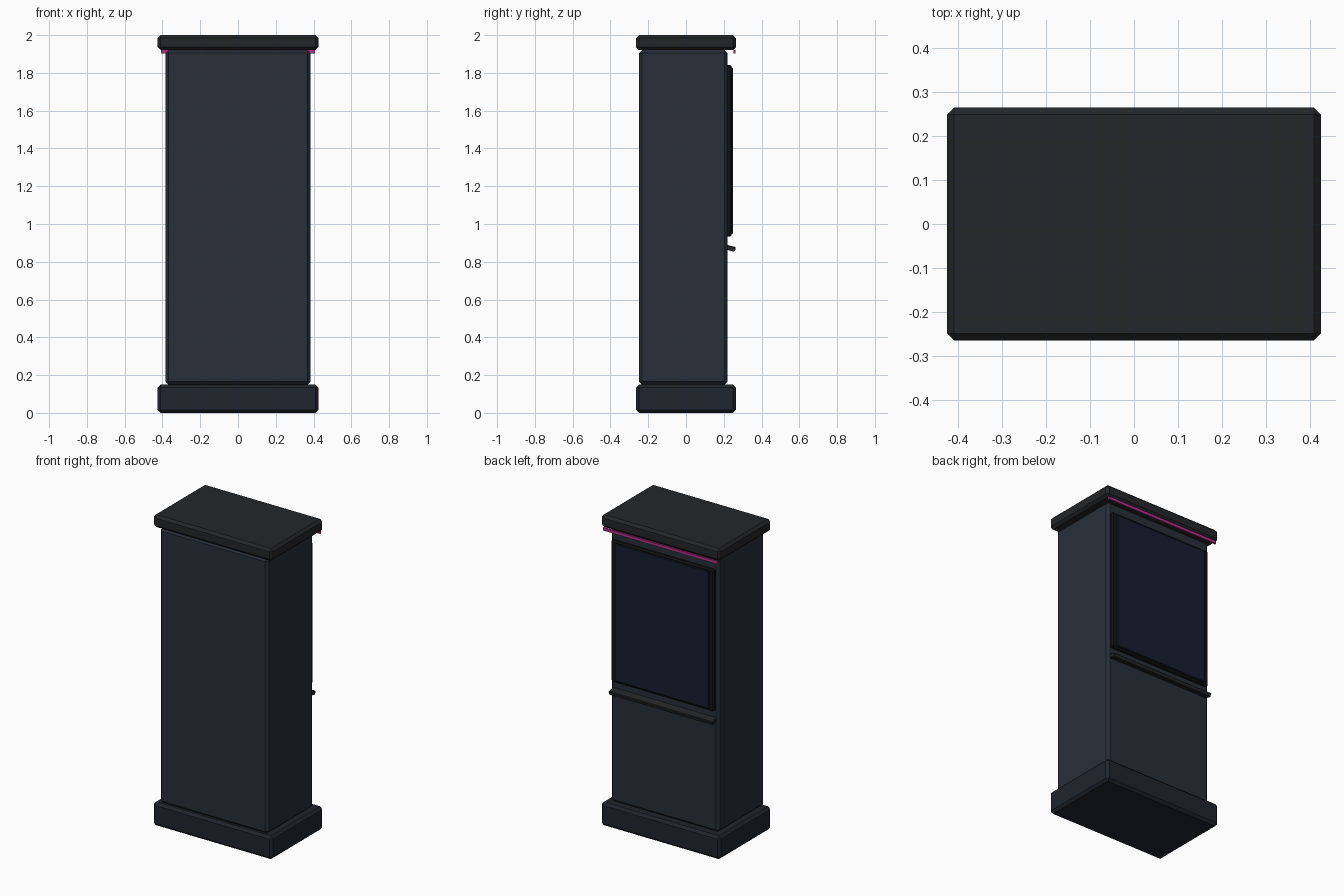
import bpy
import math

if "Cube" in bpy.data.objects:
    bpy.data.objects.remove(bpy.data.objects["Cube"])


def material(name, rgb):
    m = bpy.data.materials.new(name)
    m.diffuse_color = (*rgb, 1)
    m.use_nodes = True
    m.node_tree.nodes["Principled BSDF"].inputs["Base Color"].default_value = m.diffuse_color
    return m


navy = material("navy_metal", (0.021, 0.028, 0.04))
dark_navy = material("dark_navy_metal", (0.014, 0.018, 0.026))
charcoal = material("charcoal", (0.018, 0.019, 0.021))
black = material("black_plastic", (0.007, 0.007, 0.008))
glass = material("screen_glass", (0.008, 0.013, 0.028))
pink = material("pink_light", (0.45, 0.03, 0.24))


def box(name, x, y, z, mat, bevel=0.0, tilt=0.0):
    """Chamfered box from (min, max) ranges, optionally tilted about x."""
    lims = (x, y, z)
    bpy.ops.mesh.primitive_cube_add(size=1, location=[(a + b) / 2 for a, b in lims])
    o = bpy.context.object
    o.name = name
    o.scale = [b - a for a, b in lims]
    bpy.ops.object.transform_apply(location=False, rotation=False, scale=True)
    o.rotation_euler.x = math.radians(tilt)
    o.data.materials.append(mat)
    if bevel:
        mod = o.modifiers.new("chamfer", 'BEVEL')
        mod.width = bevel
        mod.segments = 1
    return o


# Cabinet: plinth, body and overhanging cap
box("base_plinth", (-0.425, 0.425), (-0.265, 0.265), (0, 0.15), dark_navy, 0.016)
box("cabinet_body", (-0.385, 0.385), (-0.25, 0.22), (0.15, 1.92), navy, 0.016)
box("top_cap", (-0.425, 0.425), (-0.265, 0.265), (1.92, 2.0), charcoal, 0.016)

# Display on the +y side
box("screen_bezel", (-0.367, 0.367), (0.21, 0.241), (0.933, 1.843), black, 0.008)
box("screen", (-0.335, 0.335), (0.225, 0.248), (0.947, 1.829), glass, 0.003)

# Sloping ledge beneath the display
box("ledge", (-0.37, 0.37), (0.205, 0.262), (0.859, 0.885), charcoal, 0.004, tilt=-14)

# Light strip under the cap edge
box("light_strip", (-0.408, 0.408), (0.251, 0.262), (1.902, 1.92), pink)
